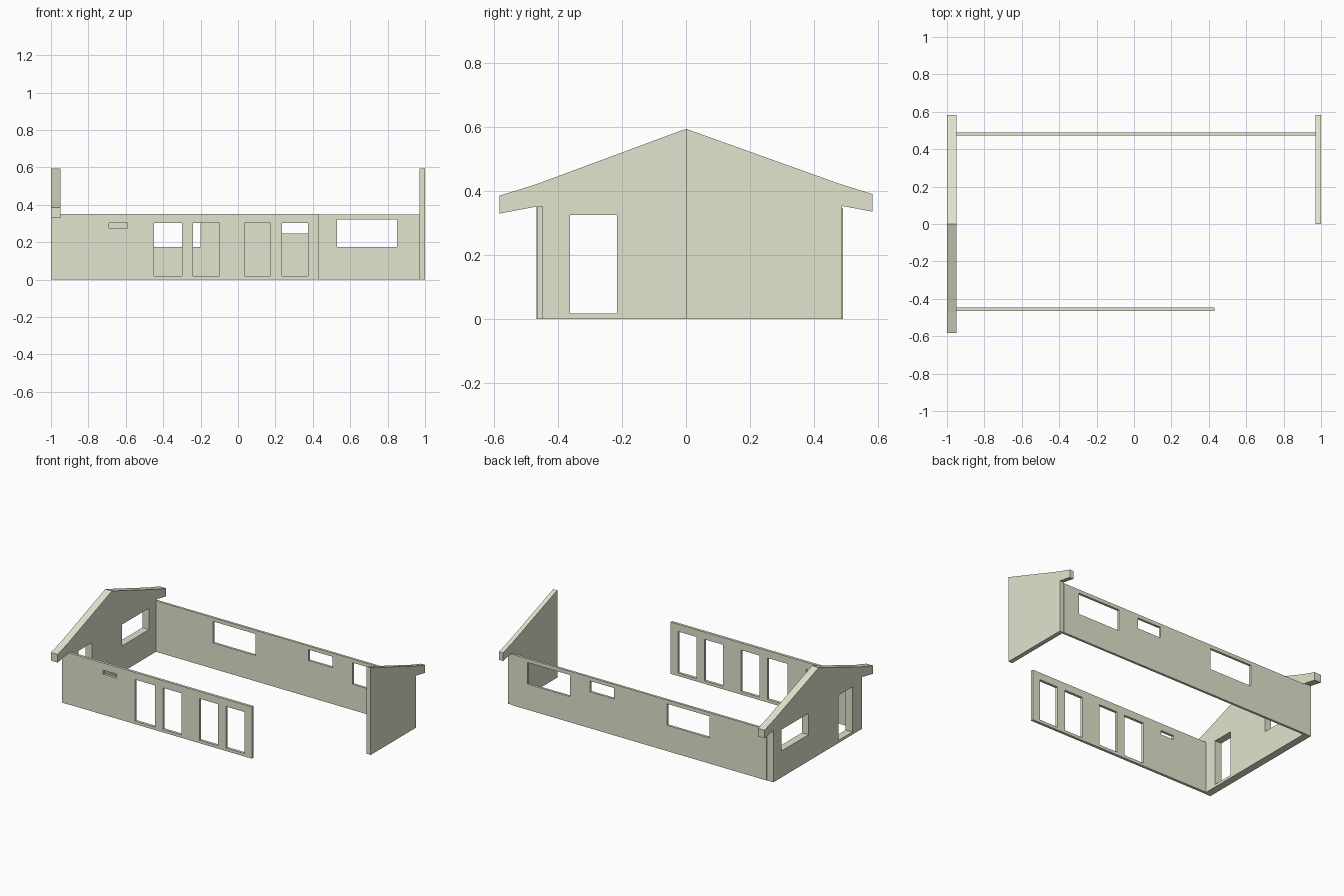
import bpy, bmesh
from mathutils import Matrix

if "Cube" in bpy.data.objects:
    bpy.data.objects.remove(bpy.data.objects["Cube"])

BAND = 0.175  # height where the wall colour changes


def material(name, rgb):
    m = bpy.data.materials.new(name)
    m.diffuse_color = (*rgb, 1)
    m.use_nodes = True
    m.node_tree.nodes["Principled BSDF"].inputs["Base Color"].default_value = m.diffuse_color
    return m


green = material("pale_plaster", (0.77, 0.77, 0.62))
clay = material("clay_base", (0.83, 0.47, 0.27))


def rect(u0, u1, v0, v1):
    return [(u0, v0), (u1, v0), (u1, v1), (u0, v1)]


def wall(name, outline, openings, lo, hi, axis, clay_edges):
    """Slab from a filled outline with holes, thick from lo to hi along axis."""
    cu = bpy.data.curves.new(name, 'CURVE')
    cu.dimensions = '2D'
    cu.fill_mode = 'BOTH'
    cu.extrude = (hi - lo) / 2
    for loop in [outline] + [rect(*o) for o in openings]:
        sp = cu.splines.new('POLY')
        sp.points.add(len(loop) - 1)
        for p, (u, v) in zip(sp.points, loop):
            p.co = (u, v, 0, 1)
        sp.use_cyclic_u = True
    tmp = bpy.data.objects.new(name + "_outline", cu)
    bpy.context.scene.collection.objects.link(tmp)
    dg = bpy.context.evaluated_depsgraph_get()
    me = bpy.data.meshes.new_from_object(tmp.evaluated_get(dg))
    bpy.data.objects.remove(tmp)

    # stand the slab upright
    mid = (lo + hi) / 2
    if axis == 'Y':
        mat = Matrix(((1, 0, 0, 0), (0, 0, -1, mid), (0, 1, 0, 0), (0, 0, 0, 1)))
    else:
        mat = Matrix(((0, 0, 1, mid), (1, 0, 0, 0), (0, 1, 0, 0), (0, 0, 0, 1)))
    me.transform(mat)

    # split at the colour band and paint
    bm = bmesh.new()
    bm.from_mesh(me)
    bmesh.ops.remove_doubles(bm, verts=bm.verts, dist=1e-4)
    bmesh.ops.bisect_plane(bm, geom=bm.verts[:] + bm.edges[:] + bm.faces[:], dist=1e-4,
                           plane_co=(0, 0, BAND), plane_no=(0, 0, 1))
    bmesh.ops.recalc_face_normals(bm, faces=bm.faces)
    k = 'XY'.index(axis)
    for f in bm.faces:
        f.smooth = False
        edge_face = abs(f.normal[k]) < 0.5
        low = f.calc_center_median().z < BAND
        f.material_index = 1 if low or (clay_edges and edge_face) else 0
    bm.to_mesh(me)
    bm.free()
    me.materials.clear()
    me.materials.append(green)
    me.materials.append(clay)
    ob = bpy.data.objects.new(name, me)
    bpy.context.scene.collection.objects.link(ob)
    return ob


# long front wall: four doorways and a vent slot
doors = [(-0.45, -0.30), (-0.24, -0.10), (0.035, 0.175), (0.235, 0.375)]
wall("front_wall", rect(-0.95, 0.43, 0, 0.352),
     [(a, b, 0.02, 0.303) for a, b in doors] + [(-0.69, -0.59, 0.275, 0.303)],
     -0.465, -0.447, 'Y', True)

# long back wall: three windows
wall("back_wall", rect(-0.95, 0.97, 0, 0.347),
     [(-0.52, -0.20, BAND, 0.322), (0.20, 0.38, 0.248, 0.322), (0.53, 0.85, BAND, 0.322)],
     0.474, 0.49, 'Y', True)

# gable profiles with eaves
back_half = [(0, 0.595), (0.48, 0.423), (0.583, 0.391), (0.583, 0.336), (0.487, 0.354), (0.487, 0)]
front_half = [(-0.467, 0), (-0.467, 0.352), (-0.583, 0.33), (-0.583, 0.386), (-0.47, 0.421)]
wall("left_gable", back_half + front_half,
     [(-0.362, -0.215, 0.018, 0.325), (0.11, 0.40, 0.18, 0.325)],
     -1.0, -0.95, 'X', False)
wall("right_half_gable", back_half + [(0, 0)], [], 0.97, 1.0, 'X', False)
